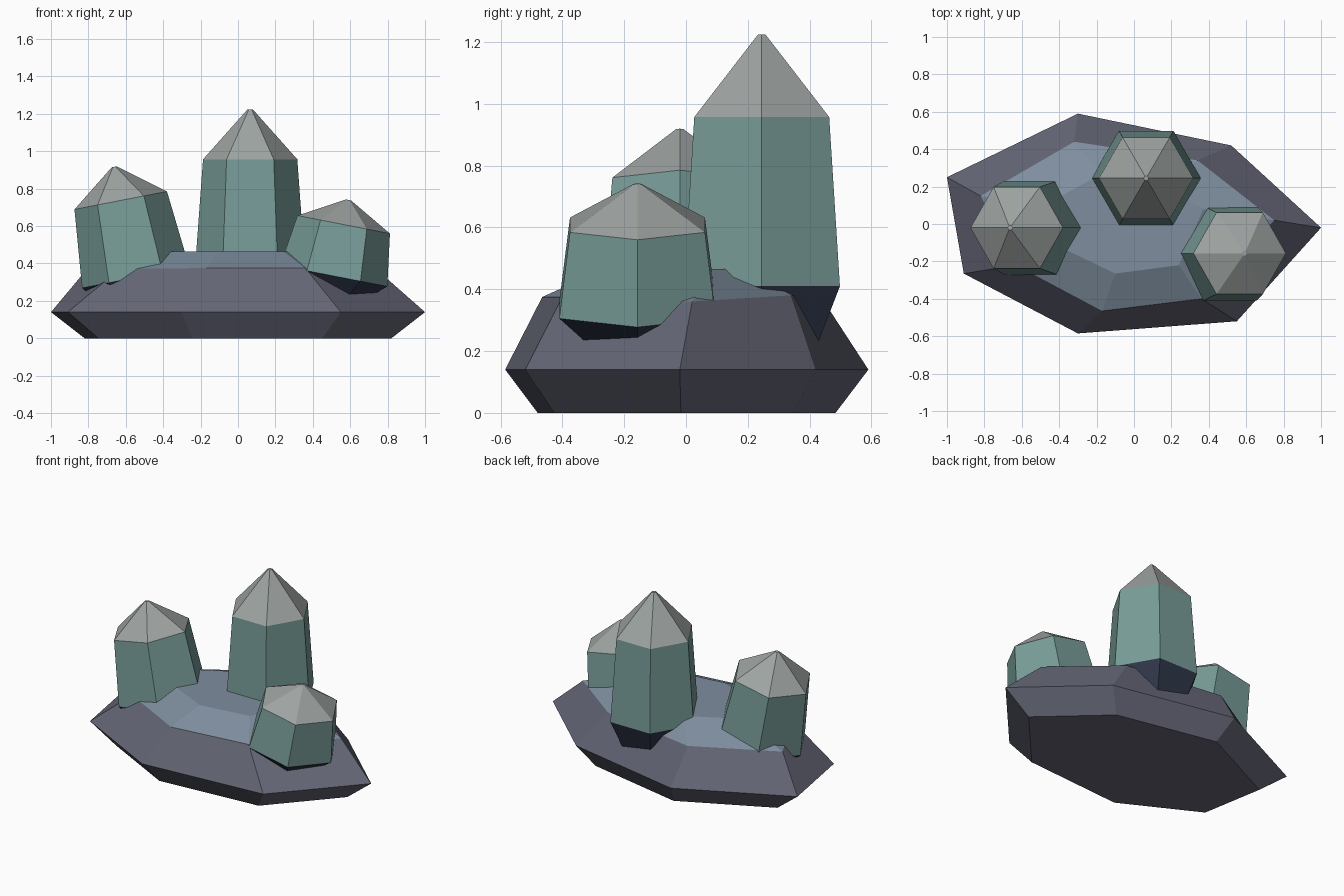
import bpy, bmesh
from math import cos, sin, pi, radians
from mathutils import Vector, Matrix

if "Cube" in bpy.data.objects:
    bpy.data.objects.remove(bpy.data.objects["Cube"])


def material(name, rgb):
    m = bpy.data.materials.new(name)
    m.diffuse_color = (*rgb, 1)
    m.use_nodes = True
    m.node_tree.nodes["Principled BSDF"].inputs["Base Color"].default_value = m.diffuse_color
    return m


STONE = material("stone", (0.13, 0.135, 0.182))
LIGHT = material("light_stone", (0.21, 0.27, 0.345))
ROOT = material("crystal_root", (0.03, 0.039, 0.07))
BODY = material("crystal_body", (0.185, 0.33, 0.31))
TIP = material("crystal_tip", (0.34, 0.37, 0.36))


def loft(name, rings, mats, band_mats):
    """Skin closed rings bottom to top; band_mats = [bottom cap, bands..., top cap]."""
    bm = bmesh.new()
    loops = [[bm.verts.new(p) for p in ring] for ring in rings]
    n = len(loops[0])
    bm.faces.new(loops[0][::-1]).material_index = band_mats[0]
    for k, (a, b) in enumerate(zip(loops, loops[1:])):
        for i in range(n):
            j = (i + 1) % n
            bm.faces.new((a[i], a[j], b[j], b[i])).material_index = band_mats[k + 1]
    bm.faces.new(loops[-1]).material_index = band_mats[-1]
    bmesh.ops.recalc_face_normals(bm, faces=bm.faces)
    me = bpy.data.meshes.new(name)
    bm.to_mesh(me)
    bm.free()
    for m in mats:
        me.materials.append(m)
    ob = bpy.data.objects.new(name, me)
    bpy.context.collection.objects.link(ob)
    return ob


# Rock base: irregular seven-sided outline, counter-clockwise from the right
rim = [(1, -0.02), (0.52, 0.42), (-0.3, 0.59), (-1, 0.25),
       (-0.91, -0.265), (-0.3, -0.585), (0.55, -0.52)]
shoulder = [(0.75, 0.02, 0.36), (0.34, 0.34, 0.38), (-0.32, 0.44, 0.37), (-0.82, 0.15, 0.355),
            (-0.63, -0.22, 0.372), (-0.17, -0.465, 0.375), (0.36, -0.40, 0.375)]
plateau = [(0.37, 0.08), (0.15, 0.2), (-0.17, 0.27), (-0.48, 0.1),
           (-0.38, -0.13), (-0.1, -0.265), (0.24, -0.22)]
loft("rock_base",
     [[(x * 0.82, y * 0.82, 0) for x, y in rim],
      [(x, y, 0.14) for x, y in rim],
      shoulder,
      [(x, y, 0.465) for x, y in plateau]],
     [STONE, LIGHT], [0, 0, 0, 1, 1])


# Hexagonal crystals: tapered root, body and pointed tip, leaning about y
def crystal(name, neck, lean, length, tip, root_r, root_len):
    mat = Matrix.Translation(neck) @ Matrix.Rotation(radians(lean), 4, 'Y')
    profile = [(root_r, -length - root_len), (0.292, -length), (0.252, 0), (0.014, tip)]
    rings = [[mat @ Vector((r * cos(i * pi / 3), r * sin(i * pi / 3), z)) for i in range(6)]
             for r, z in profile]
    loft(name, rings, [ROOT, BODY, TIP], [0, 0, 1, 2, 2])


crystal("tall_crystal", (0.065, 0.245, 0.957), 0, 0.547, 0.267, 0.19, 0.23)
crystal("left_crystal", (-0.627, -0.02, 0.737), -11, 0.42, 0.183, 0.19, 0.13)
crystal("right_crystal", (0.565, -0.157, 0.608), 11, 0.28, 0.134, 0.19, 0.09)
